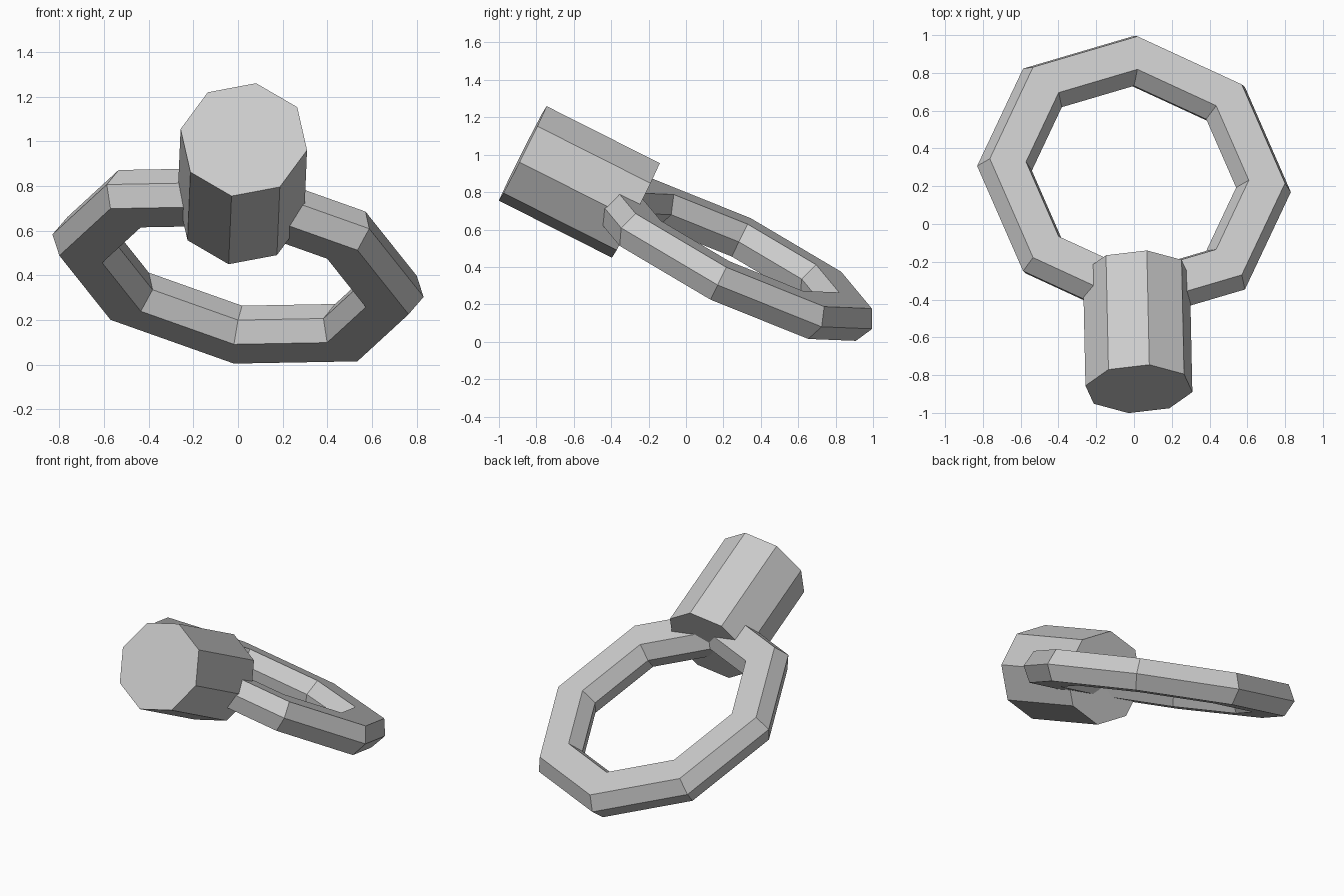
import bpy
from math import sin, cos, tau
from mathutils import Vector

if "Cube" in bpy.data.objects:
    bpy.data.objects.remove(bpy.data.objects["Cube"])


def add_mesh(name, verts, faces):
    mesh = bpy.data.meshes.new(name)
    mesh.from_pydata([tuple(v) for v in verts], [], faces)
    mesh.update()
    obj = bpy.data.objects.new(name, mesh)
    bpy.context.collection.objects.link(obj)
    return obj


SIDES = 8

# Ring: tilted eight-sided hoop with a flattened six-sided section
centre = Vector((0, 0.238, 0.443))
along = Vector((0, 0.76, -0.375)).normalized()
normal = along.cross(Vector((-0.83, 0.068, 0.14))).normalized()
across = along.cross(normal).normalized()
outer, inner, bevel, half = 0.845, 0.55, 0.05, 0.098
profile = [(outer, 0), (outer - bevel, half), (inner + bevel, half),
           (inner, 0), (inner + bevel, -half), (outer - bevel, -half)]
n = len(profile)
verts = []
for i in range(SIDES):
    a = tau * i / SIDES
    radial = along * cos(a) + across * sin(a)
    verts += [centre + radial * r + normal * h for r, h in profile]
faces = []
for i in range(SIDES):
    k = (i + 1) % SIDES
    for j in range(n):
        m = (j + 1) % n
        faces.append((i * n + j, i * n + m, k * n + m, k * n + j))
# the sweep direction decides which way the faces point
if across.dot(normal.cross(along)) < 0:
    faces = [f[::-1] for f in faces]
ring = add_mesh("ring", verts, faces)

# Barrel: eight-sided solid cylinder gripping the high side of the ring
start = Vector((0.026, -0.873, 1.007))
axis = Vector((-0.013, 0.605, -0.305))
spoke_a = Vector((0.055, 0.128, 0.2525))
spoke_b = Vector((0.283, -0.017, -0.047))
section = [spoke_a * cos(tau * i / SIDES) + spoke_b * sin(tau * i / SIDES)
           for i in range(SIDES)]
verts = [start + s for s in section] + [start + axis + s for s in section]
faces = [tuple(range(SIDES)), tuple(reversed(range(SIDES, 2 * SIDES)))]
for i in range(SIDES):
    k = (i + 1) % SIDES
    faces.append((i, i + SIDES, k + SIDES, k))
barrel = add_mesh("barrel", verts, faces)

# make all normals point outwards
import bmesh
for obj in (ring, barrel):
    bm = bmesh.new()
    bm.from_mesh(obj.data)
    bmesh.ops.recalc_face_normals(bm, faces=bm.faces)
    bm.to_mesh(obj.data)
    bm.free()
